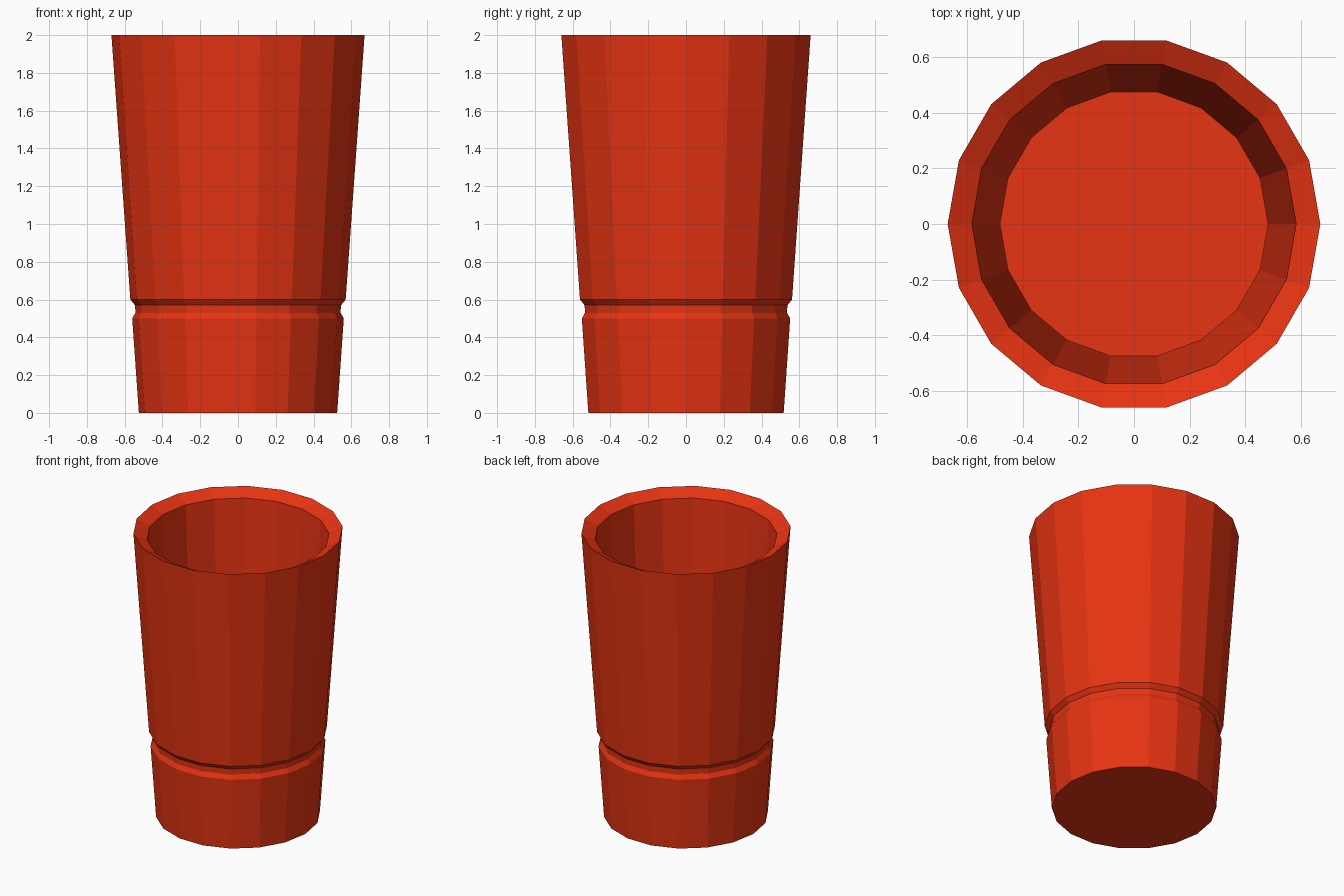
import bpy, bmesh
from math import cos, sin, tau

cube = bpy.data.objects.get("Cube")
if cube:
    bpy.data.objects.remove(cube, do_unlink=True)

SIDES = 18

# Single red plastic colour
red = bpy.data.materials.new("red_plastic")
red.use_nodes = True
colour = (0.8, 0.034, 0.006, 1)
red.diffuse_color = colour
red.node_tree.nodes["Principled BSDF"].inputs["Base Color"].default_value = colour


def lathe(name, profile, material):
    """Spin (radius, height) points round z and cap both ends."""
    bm = bmesh.new()
    rings = [[bm.verts.new((r * cos(tau * i / SIDES), r * sin(tau * i / SIDES), z))
              for i in range(SIDES)] for r, z in profile]
    for low, high in zip(rings, rings[1:]):
        for i in range(SIDES):
            j = (i + 1) % SIDES
            bm.faces.new((low[i], low[j], high[j], high[i]))
    bm.faces.new(rings[0][::-1])
    bm.faces.new(rings[-1])
    bmesh.ops.recalc_face_normals(bm, faces=bm.faces)
    mesh = bpy.data.meshes.new(name)
    bm.to_mesh(mesh)
    bm.free()
    mesh.materials.append(material)
    obj = bpy.data.objects.new(name, mesh)
    bpy.context.collection.objects.link(obj)
    return obj


# Outer wall with grip groove, rim sloping inward, then inner wall to the floor
base = [(0.525, 0), (0.56, 0.5)]
groove = [(0.543, 0.53), (0.545, 0.57)]
upper = [(0.57, 0.6), (0.67, 2)]
inside = [(0.583, 1.955), (0.482, 0.08)]
lathe("cup", base + groove + upper + inside, red)
